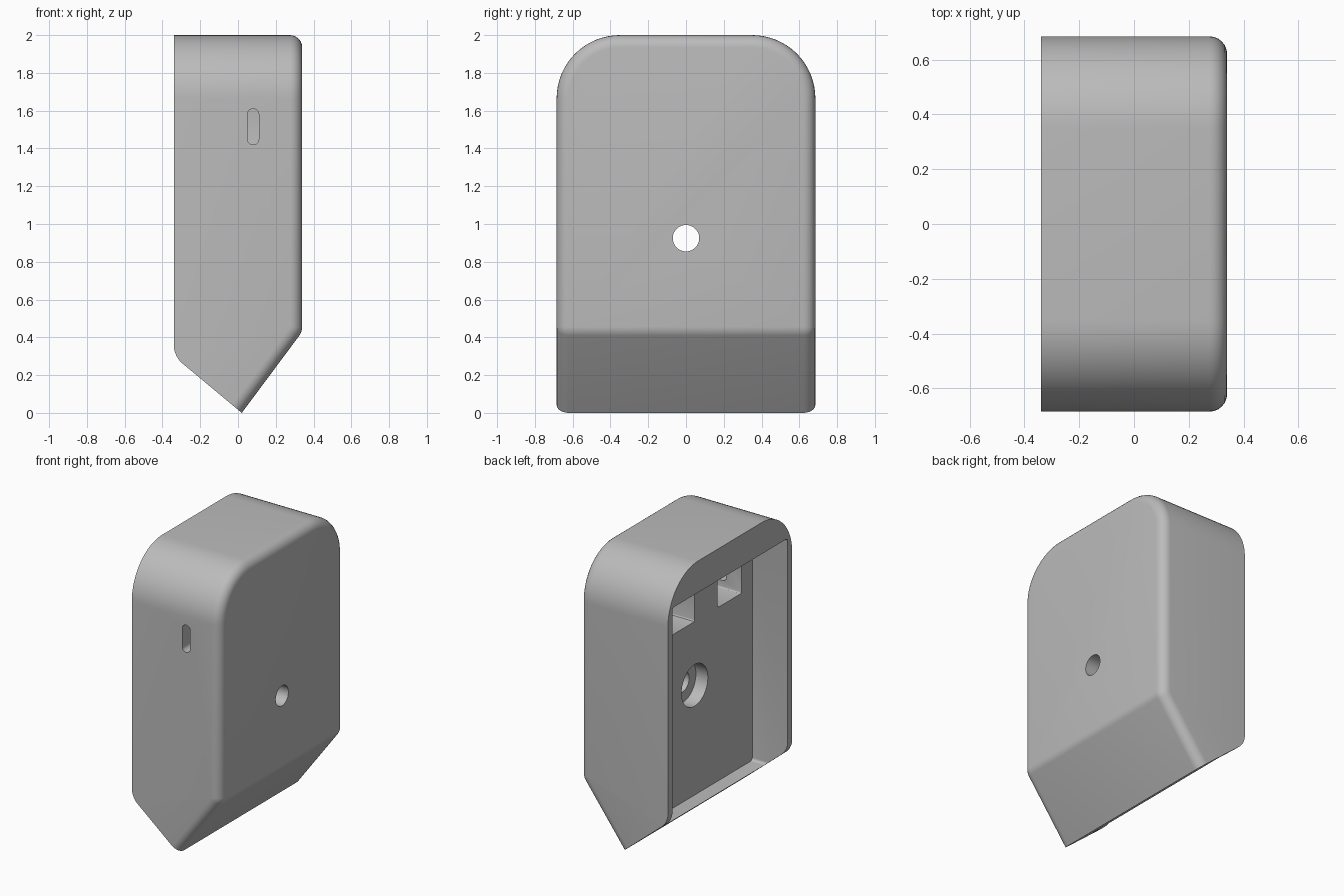
import bpy
import bmesh
from math import pi
from mathutils import Matrix, Vector

if "Cube" in bpy.data.objects:
    bpy.data.objects.remove(bpy.data.objects["Cube"])

HALF_X, HALF_Y, TOP = 0.34, 0.685, 2.0
WALL = 0.05
FLOOR_X = -0.067   # inner face of the rear recess

grey = bpy.data.materials.new("light_grey")
grey.use_nodes = True
grey.diffuse_color = (0.5, 0.5, 0.5, 1)
grey.node_tree.nodes["Principled BSDF"].inputs["Base Color"].default_value = (0.5, 0.5, 0.5, 1)


def make_object(name, bm):
    bmesh.ops.recalc_face_normals(bm, faces=bm.faces)
    mesh = bpy.data.meshes.new(name)
    bm.to_mesh(mesh)
    bm.free()
    mesh.materials.append(grey)
    obj = bpy.data.objects.new(name, mesh)
    bpy.context.collection.objects.link(obj)
    return obj


def round_edges(bm, test, offset, segments):
    bm.normal_update()
    edges = [e for e in bm.edges if test(e)]
    bmesh.ops.bevel(bm, geom=edges, offset=offset, segments=segments, profile=0.5,
                    affect='EDGES', clamp_overlap=False)


def middle(e):
    return (e.verts[0].co + e.verts[1].co) / 2


def direction(e):
    return (e.verts[1].co - e.verts[0].co).normalized()


def box_cutter(lo, hi, axis=None, radius=0.0, segments=6):
    """Box between two corners, with the edges along one axis rounded."""
    lo, hi = Vector(lo), Vector(hi)
    bm = bmesh.new()
    bmesh.ops.create_cube(bm, size=1, matrix=Matrix.Translation((lo + hi) / 2)
                          @ Matrix.Diagonal((*(hi - lo), 1)))
    if axis is not None:
        round_edges(bm, lambda e: abs(direction(e)[axis]) > 0.9, radius, segments)
    return make_object("cutter", bm)


def round_cutter(x0, x1, z, radius):
    """Cylinder along x."""
    bm = bmesh.new()
    bmesh.ops.create_cone(bm, cap_ends=True, segments=48, radius1=radius, radius2=radius,
                          depth=x1 - x0, matrix=Matrix.Translation(((x0 + x1) / 2, 0, z))
                          @ Matrix.Rotation(pi / 2, 4, 'Y'))
    return make_object("cutter", bm)


def cut(obj, cutter):
    mod = obj.modifiers.new("cut", 'BOOLEAN')
    mod.operation, mod.solver, mod.object = 'DIFFERENCE', 'EXACT', cutter
    bpy.context.view_layer.objects.active = obj
    bpy.ops.object.modifier_apply(modifier=mod.name)
    bpy.data.objects.remove(cutter)


# Housing block: wedge-bottomed side profile extruded across the width
profile = [(-HALF_X, TOP), (HALF_X, TOP), (HALF_X, 0.43), (0.02, 0), (-HALF_X, 0.3)]
bm = bmesh.new()
side = bm.faces.new([bm.verts.new((x, -HALF_Y, z)) for x, z in profile])
swept = bmesh.ops.extrude_face_region(bm, geom=[side])["geom"]
bmesh.ops.translate(bm, vec=(0, 2 * HALF_Y, 0),
                    verts=[v for v in swept if isinstance(v, bmesh.types.BMVert)])
bmesh.ops.recalc_face_normals(bm, faces=bm.faces)

# Large top corners, then the two lower creases, then the rim of the outer face
round_edges(bm, lambda e: abs(direction(e).x) > 0.9 and middle(e).z > 1.9, 0.335, 16)
round_edges(bm, lambda e: abs(direction(e).y) > 0.9 and abs(middle(e).z - 0.43) < 0.01, 0.025, 4)
round_edges(bm, lambda e: abs(direction(e).y) > 0.9 and abs(middle(e).z - 0.3) < 0.01, 0.055, 6)


def outer_rim(e):
    nx = sorted(f.normal.x for f in e.link_faces)
    return abs(nx[0]) < 0.05 and nx[1] > 0.5


round_edges(bm, outer_rim, 0.065, 6)
housing = make_object("housing", bm)

# Rear recess, open through the sloping underside
cut(housing, box_cutter((-0.6, -HALF_Y + WALL, 0.16), (FLOOR_X, HALF_Y - WALL, 1.78), 0, 0.02))
# Two deep pockets in the recess
for y in (-0.514, 0.0):
    cut(housing, box_cutter((FLOOR_X - 0.05, y, 1.37), (0.2, y + 0.26, 1.68), 0, 0.012, 3))
# Cable slot through the front wall into the near pocket
cut(housing, box_cutter((0.05, -0.8, 1.42), (0.11, -0.45, 1.61), 1, 0.029))
# Screw hole with counterbore
cut(housing, round_cutter(FLOOR_X - 0.05, 0.025, 0.925, 0.145))
cut(housing, round_cutter(-0.2, 0.5, 0.925, 0.07))

bpy.ops.object.select_all(action='DESELECT')
housing.select_set(True)
bpy.context.view_layer.objects.active = housing
bpy.ops.object.shade_smooth_by_angle(angle=pi / 6)
